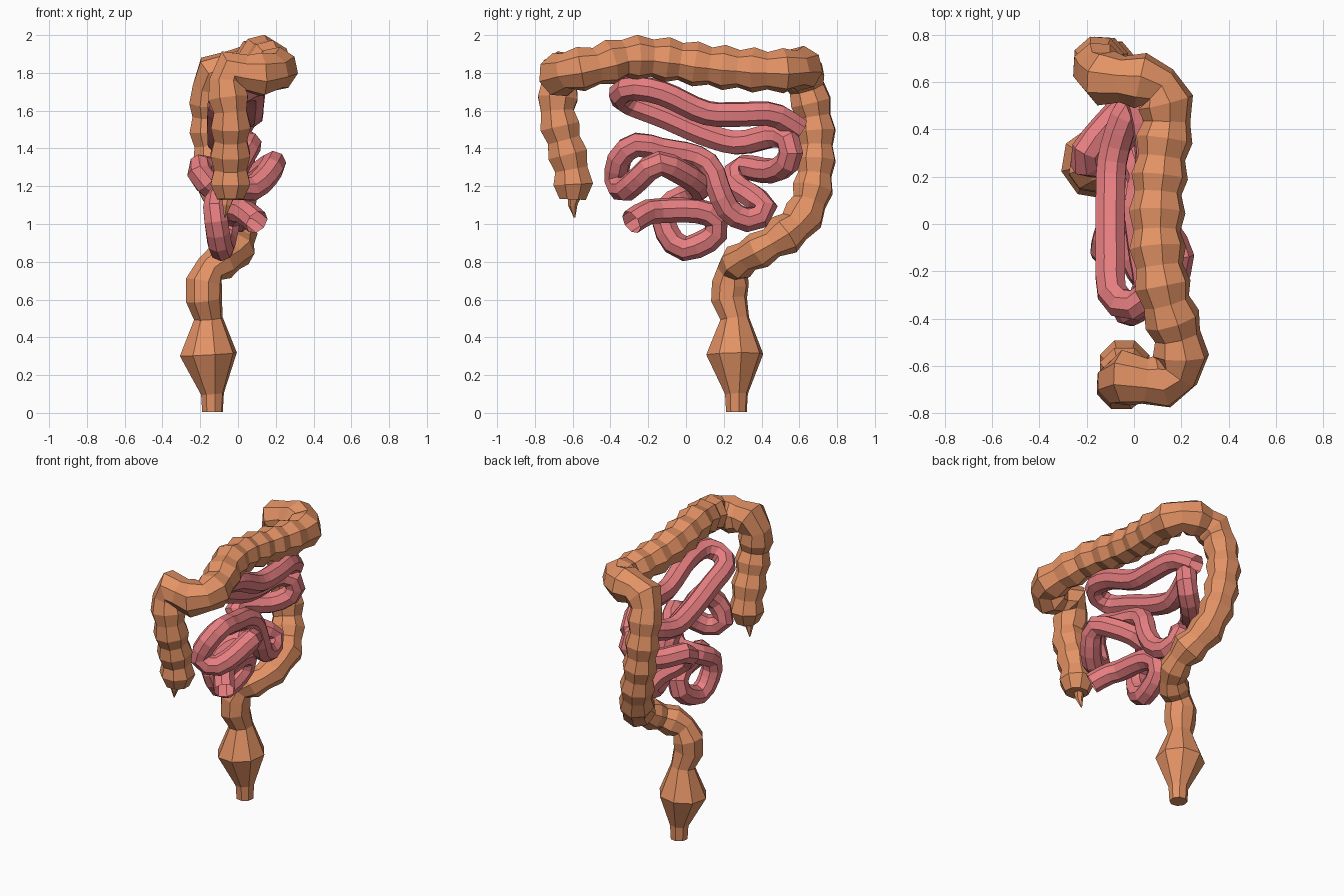
import bpy, bmesh, math
from mathutils import Vector


def material(name, rgb):
    m = bpy.data.materials.new(name)
    m.diffuse_color = (*rgb, 1)
    return m


def smooth_path(points, spacing):
    """Catmull-Rom curve resampled at even distances."""
    p = [Vector(q) for q in points]
    p = [2 * p[0] - p[1]] + p + [2 * p[-1] - p[-2]]
    dense = []
    for a, b, c, d in zip(p, p[1:], p[2:], p[3:]):
        for i in range(20):
            t = i / 20
            dense.append(0.5 * (2 * b + (c - a) * t + (2 * a - 5 * b + 4 * c - d) * t**2
                                + (3 * b - a - 3 * c + d) * t**3))
    dense.append(p[-2])
    total = sum((b - a).length for a, b in zip(dense, dense[1:]))
    step = total / round(total / spacing)
    out, run = [dense[0]], 0
    for a, b in zip(dense, dense[1:]):
        run += (b - a).length
        if run >= step - 1e-5:
            out.append(b)
            run -= step
    return out


def tube(name, path, radii, mat, sides=8, cap=True):
    bm = bmesh.new()
    rings, side = [], Vector((1, 0, 0))
    for i, c in enumerate(path):
        t = (path[min(i + 1, len(path) - 1)] - path[max(i - 1, 0)]).normalized()
        side = (side - t * side.dot(t)).normalized()
        up = t.cross(side)
        ring = []
        for k in range(sides):
            a = math.tau * (k + 0.5) / sides
            ring.append(bm.verts.new(c + radii[i] * (side * math.cos(a) + up * math.sin(a))))
        rings.append(ring)
    for r, s in zip(rings, rings[1:]):
        for k in range(sides):
            n = (k + 1) % sides
            bm.faces.new((r[k], r[n], s[n], s[k]))
    if cap:
        bm.faces.new(rings[0][::-1])
        bm.faces.new(rings[-1])
    me = bpy.data.meshes.new(name)
    bm.to_mesh(me)
    bm.free()
    me.materials.append(mat)
    ob = bpy.data.objects.new(name, me)
    bpy.context.collection.objects.link(ob)
    return ob


brown = material("colon_brown", (0.77, 0.29, 0.13))
pink = material("bowel_pink", (0.8, 0.21, 0.22))

# Colon: up from the cecum, across the top, down the far side to the sigmoid bend
colon = smooth_path([
    (-0.04, -0.6, 1.13), (-0.04, -0.6, 1.25), (-0.04, -0.64, 1.42), (-0.04, -0.68, 1.58),
    (-0.06, -0.67, 1.74), (-0.03, -0.65, 1.81), (0.1, -0.67, 1.79), (0.19, -0.62, 1.81),
    (0.19, -0.5, 1.83), (0.13, -0.3, 1.88), (0.1, -0.1, 1.87), (0.1, 0.1, 1.84),
    (0.12, 0.3, 1.82), (0.14, 0.48, 1.81), (0.09, 0.59, 1.82), (-0.02, 0.61, 1.82),
    (-0.13, 0.62, 1.78), (-0.15, 0.66, 1.65), (-0.15, 0.685, 1.5), (-0.13, 0.685, 1.33),
    (-0.1, 0.67, 1.18), (-0.06, 0.62, 1.04), (-0.01, 0.53, 0.95), (0.0, 0.42, 0.88),
    (-0.05, 0.31, 0.82), (-0.14, 0.25, 0.77), (-0.18, 0.235, 0.69)], 0.078)
n = len(colon)
radii = []
for i, c in enumerate(colon):
    base = 0.111 if c.z > 1.7 else 0.104
    if i > n - 7:
        base = 0.092
    radii.append(base * (1.09 if i % 2 else 0.9))
radii[0] = 0.075
# Rectum rings: z, radius
for z, r in ((0.6, 0.098), (0.5, 0.078), (0.31, 0.155), (0.1, 0.062), (0.005, 0.056)):
    colon.append(Vector((-0.18 if z > 0.55 else -0.157 if z > 0.2 else -0.135,
                         0.228 if z > 0.55 else 0.258 if z > 0.2 else 0.267, z)))
    radii.append(r)
tube("large_intestine", colon, radii, brown)

# Appendix
tip = [Vector(p) for p in ((-0.05, -0.59, 1.15), (-0.06, -0.6, 1.1), (-0.07, -0.59, 1.035))]
tube("appendix", tip, [0.035, 0.025, 0.004], brown, 6)

# Small intestine: one long folded tube, open at the ends
small = smooth_path([
    (0.0, 0.6, 1.5), (0.05, 0.46, 1.58), (0.07, 0.28, 1.58), (0.07, 0.1, 1.59),
    (0.08, -0.12, 1.69), (0.07, -0.28, 1.72), (0.0, -0.345, 1.69), (-0.09, -0.3, 1.64),
    (-0.1, -0.12, 1.57), (-0.1, 0.1, 1.475), (-0.09, 0.28, 1.43), (-0.03, 0.47, 1.47),
    (0.04, 0.55, 1.43), (0.02, 0.54, 1.33), (-0.08, 0.45, 1.28), (-0.21, 0.29, 1.3),
    (-0.16, 0.26, 1.21), (-0.06, 0.36, 1.14), (-0.02, 0.42, 1.08), (0.0, 0.35, 1.02),
    (0.02, 0.24, 1.06), (0.04, 0.18, 1.16), (0.03, 0.13, 1.3), (0.02, 0.04, 1.36),
    (0.04, -0.12, 1.39), (0.06, -0.26, 1.42), (0.02, -0.35, 1.35), (-0.03, -0.365, 1.23),
    (0.05, -0.33, 1.18), (0.13, -0.26, 1.23), (0.19, -0.15, 1.32), (0.12, -0.02, 1.27),
    (0.02, 0.07, 1.2), (-0.08, 0.02, 1.16), (-0.12, -0.1, 1.09), (-0.11, -0.11, 0.98),
    (-0.09, -0.02, 0.87), (-0.07, 0.14, 0.93), (-0.05, 0.16, 1.02), (-0.03, 0.06, 1.07),
    (0.0, -0.14, 1.07), (0.04, -0.21, 1.06), (0.1, -0.29, 1.01)], 0.065)
tube("small_intestine", small, [0.067] * len(small), pink, 8, cap=False)
